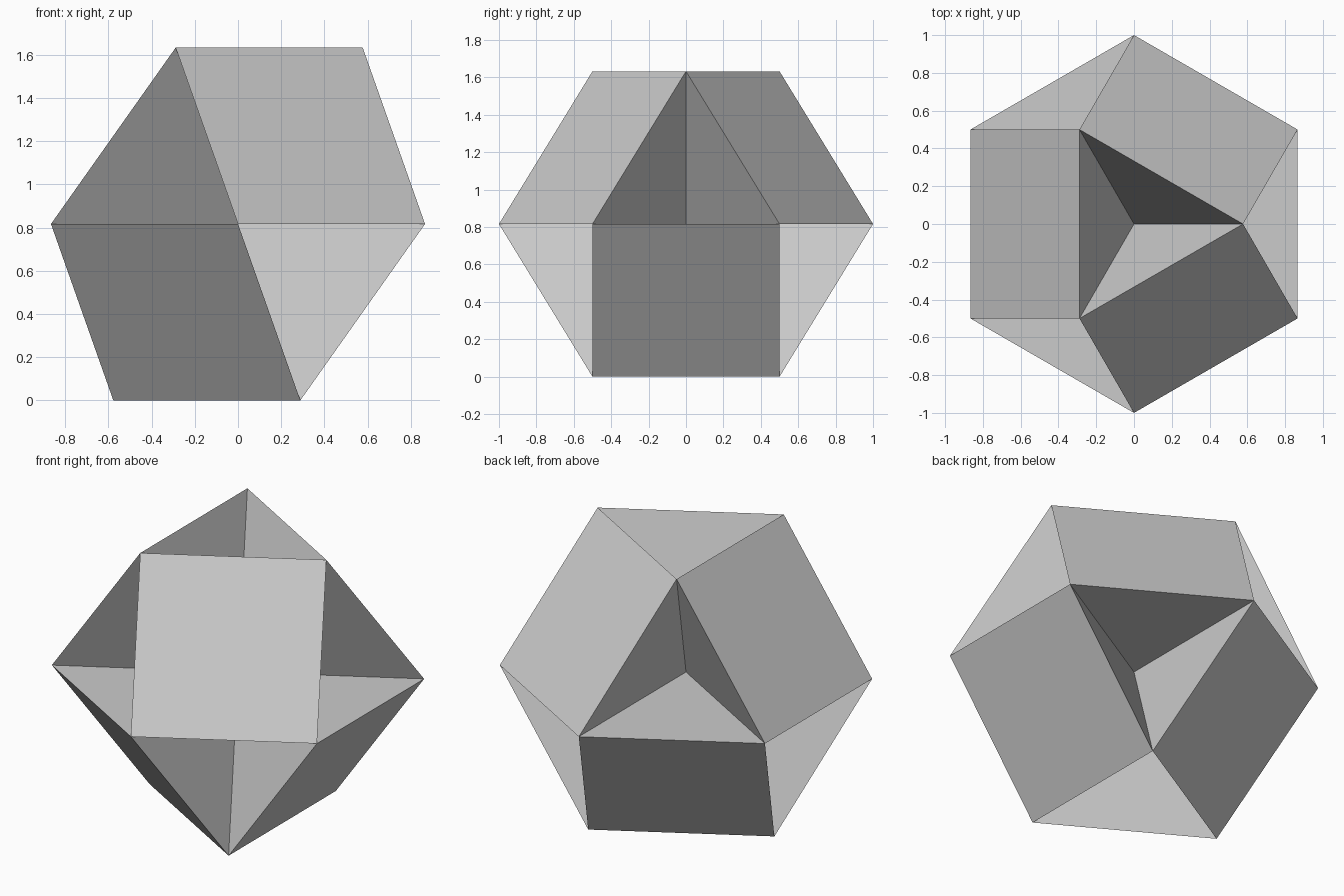
import bpy, bmesh
from mathutils import Matrix, Vector

if "Cube" in bpy.data.objects:
    bpy.data.objects.remove(bpy.data.objects["Cube"])

# Stand the cube's long diagonal upright, then lift the solid onto z = 0
up = Vector((1, 1, 1)).normalized()
side = Vector((1, 1, -2)).normalized()
turn = Matrix((side, up.cross(side), up))
lift = Vector((0, 0, (2 / 3) ** 0.5))

bm = bmesh.new()
axes = [Vector(row) for row in Matrix.Identity(3)]

# Six square pyramids, one per cube direction, with their tips at the centre
for i in range(3):
    for sign in (1, -1):
        n = axes[i] * sign
        u = axes[(i + 1) % 3]
        v = n.cross(u)
        tip = bm.verts.new(lift)
        ring = [bm.verts.new(turn @ ((n + d) / 2 ** 0.5) + lift)
                for d in (u, v, -u, -v)]
        bm.faces.new(ring)
        for a, b in zip(ring, ring[1:] + ring[:1]):
            bm.faces.new((b, a, tip))

# Join the pyramids at their shared corners and centre
bmesh.ops.remove_doubles(bm, verts=bm.verts[:], dist=1e-4)

mesh = bpy.data.meshes.new("dented_polyhedron")
bm.to_mesh(mesh)
bm.free()
bpy.context.collection.objects.link(bpy.data.objects.new("dented_polyhedron", mesh))
